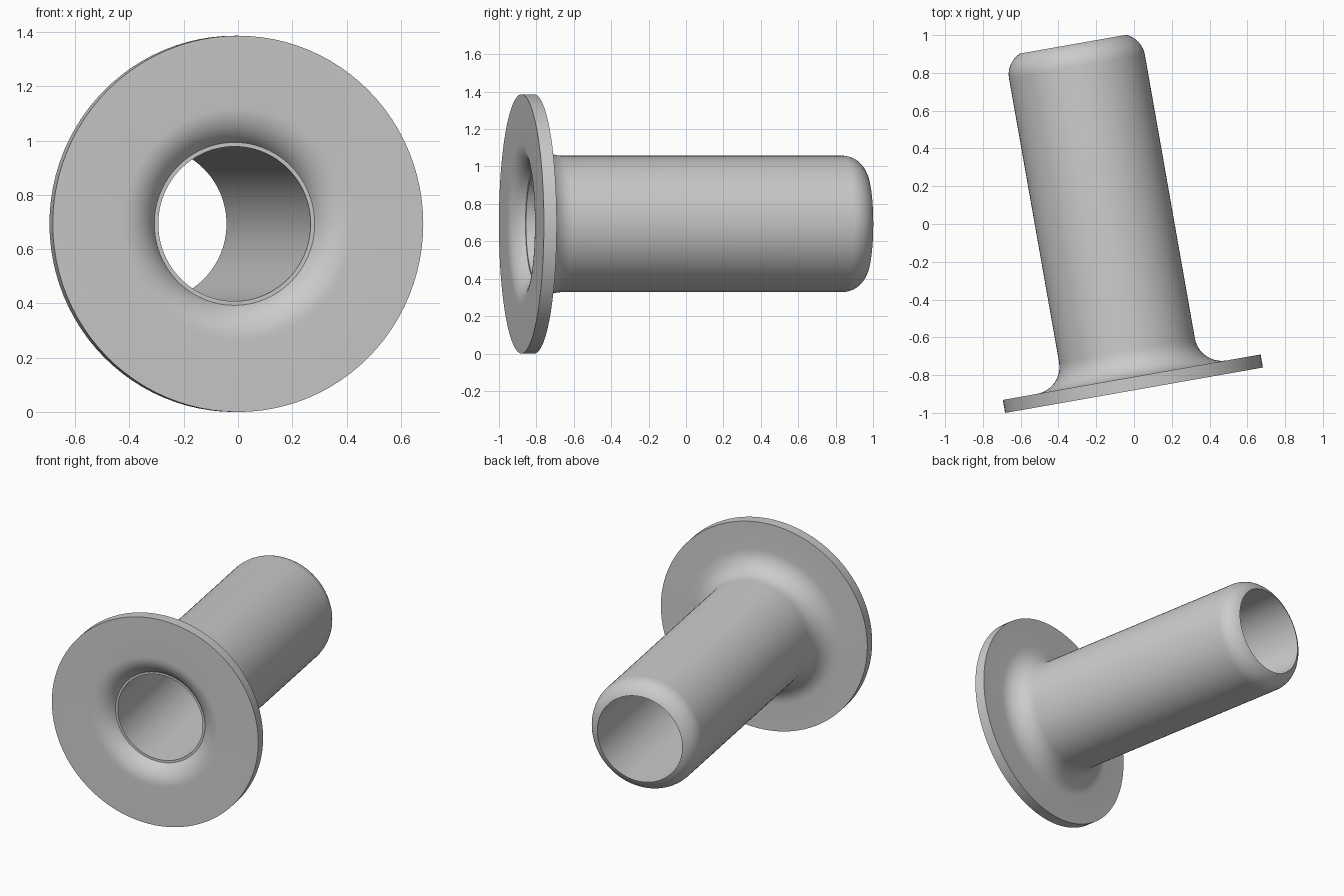
import bpy, bmesh, math
from mathutils import Matrix, Vector

cube = bpy.data.objects.get("Cube")
if cube:
    bpy.data.objects.remove(cube, do_unlink=True)

SEGMENTS = 96
FLANGE_R, FLANGE_T = 0.693, 0.07
TUBE_R, BORE_R, LENGTH = 0.365, 0.285, 1.86
FILLET, END_ROUND = 0.145, 0.13
MOUTH_R, MOUTH_ROUND, MOUTH_SWEEP = 0.43, 0.15, 60
TILT = math.radians(10)


def arc(cx, cy, radius, start, end, steps=10):
    """Points on a circular arc, as (radius from axis, depth along axis)."""
    angles = [math.radians(start + (end - start) * i / steps) for i in range(steps + 1)]
    return [(cx + radius * math.cos(a), cy + radius * math.sin(a)) for a in angles]


def lathe(name, profile, material):
    """Spin a closed profile around the y axis."""
    bm = bmesh.new()
    verts = [bm.verts.new((r, d, 0)) for r, d in profile]
    edges = [bm.edges.new((v, verts[i - 1])) for i, v in enumerate(verts)]
    bmesh.ops.spin(bm, geom=verts + edges, cent=(0, 0, 0), axis=(0, 1, 0),
                   angle=math.tau, steps=SEGMENTS, use_duplicate=False)
    bmesh.ops.remove_doubles(bm, verts=bm.verts, dist=0.0005)
    bmesh.ops.recalc_face_normals(bm, faces=bm.faces)
    # Tilt the axis and stand the flange rim on the ground
    bm.transform(Matrix.Translation(Vector((0, -0.88, FLANGE_R))) @ Matrix.Rotation(TILT, 4, 'Z'))
    mesh = bpy.data.meshes.new(name)
    bm.to_mesh(mesh)
    bm.free()
    mesh.materials.append(material)
    obj = bpy.data.objects.new(name, mesh)
    bpy.context.collection.objects.link(obj)
    bpy.ops.object.select_all(action='DESELECT')
    obj.select_set(True)
    bpy.context.view_layer.objects.active = obj
    bpy.ops.object.shade_smooth_by_angle(angle=math.radians(25))
    return obj


grey = bpy.data.materials.new("plain grey")
grey.use_nodes = True
colour = (0.6, 0.6, 0.6, 1)
grey.diffuse_color = colour
grey.node_tree.nodes["Principled BSDF"].inputs["Base Color"].default_value = colour

# Flared mouth, flat flange, fillet, tube, rounded end, then back along the bore
mouth = arc(MOUTH_R, MOUTH_ROUND, MOUTH_ROUND, -90 - MOUTH_SWEEP, -90)
rim = [(FLANGE_R, 0), (FLANGE_R, FLANGE_T)]
fillet = arc(TUBE_R + FILLET, FLANGE_T + FILLET, FILLET, 270, 180)
sweep = math.degrees(math.acos(1 - (TUBE_R - BORE_R) / END_ROUND))
drop = END_ROUND * math.sin(math.radians(sweep))
end = arc(TUBE_R - END_ROUND, LENGTH - drop, END_ROUND, 0, sweep)
bore = [(BORE_R, mouth[0][1])]

lathe("flanged_sleeve", mouth + rim + fillet + end + bore, grey)
